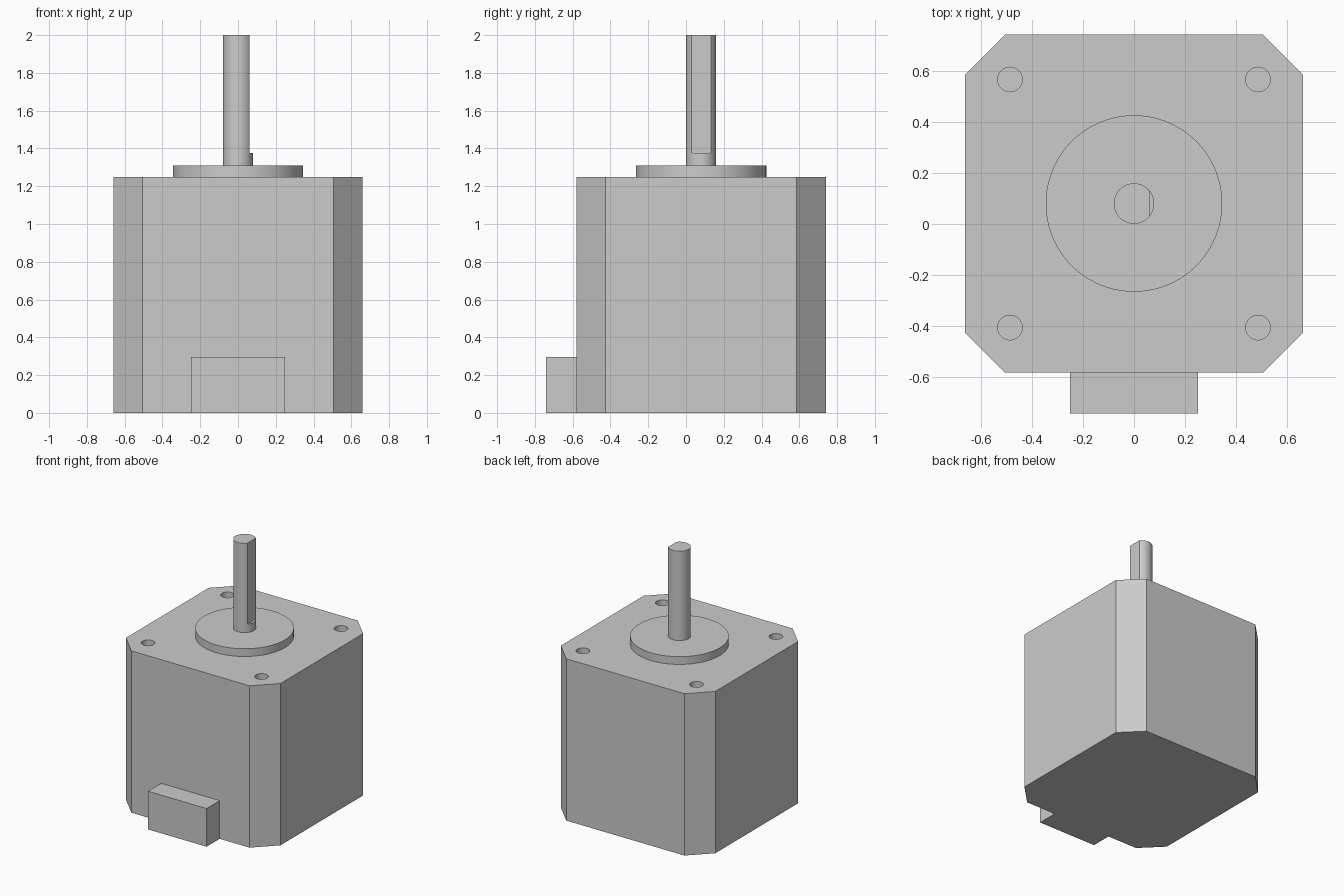
import bpy
import bmesh

if "Cube" in bpy.data.objects:
    bpy.data.objects.remove(bpy.data.objects["Cube"], do_unlink=True)

CENTRE_Y = 0.08      # motor axis
HALF = 0.66          # half width of the body
CHAMFER = 0.155
BODY_TOP = 1.25
PILOT_TOP = 1.31
SHAFT_R = 0.079

grey = bpy.data.materials.new("plain grey")
grey.use_nodes = True
colour = (0.6, 0.6, 0.6, 1)
grey.diffuse_color = colour
grey.node_tree.nodes["Principled BSDF"].inputs["Base Color"].default_value = colour


def finish(obj, name):
    obj.name = obj.data.name = name
    obj.data.materials.clear()
    obj.data.materials.append(grey)
    return obj


def cylinder(name, radius, bottom, top, x=0, y=CENTRE_Y, sides=64):
    bpy.ops.mesh.primitive_cylinder_add(
        vertices=sides, radius=radius, depth=top - bottom,
        location=(x, y, (bottom + top) / 2))
    return finish(bpy.context.object, name)


def box(name, low, high):
    centre = [(a + b) / 2 for a, b in zip(low, high)]
    bpy.ops.mesh.primitive_cube_add(size=1, location=centre)
    obj = bpy.context.object
    obj.scale = [b - a for a, b in zip(low, high)]
    bpy.ops.object.transform_apply(location=False, rotation=False, scale=True)
    return finish(obj, name)


def activate(obj):
    bpy.ops.object.select_all(action='DESELECT')
    obj.select_set(True)
    bpy.context.view_layer.objects.active = obj


def cut(obj, cutter):
    cutter.hide_render = True
    mod = obj.modifiers.new("cut", 'BOOLEAN')
    mod.operation = 'DIFFERENCE'
    mod.solver = 'EXACT'
    mod.object = cutter
    activate(obj)
    bpy.ops.object.modifier_apply(modifier=mod.name)
    bpy.data.objects.remove(cutter, do_unlink=True)


def smooth(obj):
    activate(obj)
    bpy.ops.object.shade_smooth_by_angle(angle=0.44)


# Body: square block with chamfered upright edges
body = box("motor_body", (-HALF, CENTRE_Y - HALF, 0),
           (HALF, CENTRE_Y + HALF, BODY_TOP))
bm = bmesh.new()
bm.from_mesh(body.data)
upright = [e for e in bm.edges
           if abs(e.verts[0].co.z - e.verts[1].co.z) > 0.1]
bmesh.ops.bevel(bm, geom=upright, offset=CHAMFER, segments=1, affect='EDGES')
bm.to_mesh(body.data)
bm.free()

# Four blind screw holes in the top face
for sx in (-1, 1):
    for sy in (-1, 1):
        cut(body, cylinder("hole_cutter", 0.048, BODY_TOP - 0.14, BODY_TOP + 0.1,
                           sx * 0.485, CENTRE_Y + sy * 0.485, 48))
smooth(body)

# Raised round pilot
pilot = cylinder("pilot_disc", 0.345, BODY_TOP, PILOT_TOP, sides=96)
smooth(pilot)

# Output shaft with a flat on its left side
shaft = cylinder("output_shaft", SHAFT_R, PILOT_TOP, 2.0)
cut(shaft, box("flat_cutter", (0.06, CENTRE_Y - 0.2, 1.375),
               (0.3, CENTRE_Y + 0.2, 2.2)))
smooth(shaft)

# Connector housing at the foot of the front
box("connector_housing", (-0.25, -0.74, 0), (0.25, CENTRE_Y - HALF, 0.295))
